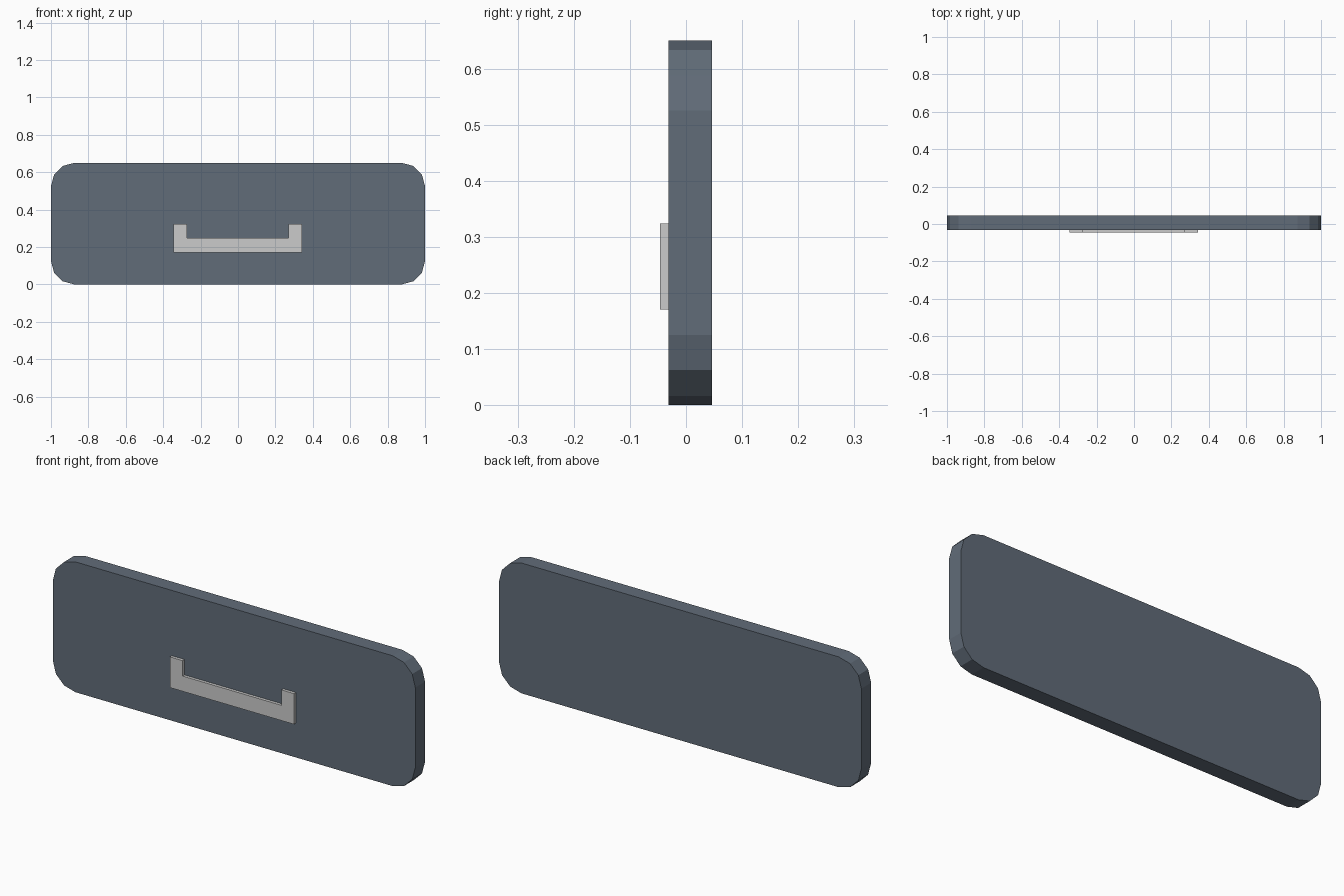
import bpy, bmesh
from math import cos, sin, radians

if "Cube" in bpy.data.objects:
    bpy.data.objects.remove(bpy.data.objects["Cube"])


def extrude_profile(name, points, y_front, y_back, color=None):
    """Closed x-z outline turned into a solid between two y planes."""
    bm = bmesh.new()
    face = bm.faces.new([bm.verts.new((x, y_front, z)) for x, z in points])
    new = bmesh.ops.extrude_face_region(bm, geom=[face])["geom"]
    moved = [v for v in new if isinstance(v, bmesh.types.BMVert)]
    bmesh.ops.translate(bm, verts=moved, vec=(0, y_back - y_front, 0))
    bmesh.ops.recalc_face_normals(bm, faces=bm.faces)
    mesh = bpy.data.meshes.new(name)
    bm.to_mesh(mesh)
    bm.free()
    obj = bpy.data.objects.new(name, mesh)
    bpy.context.collection.objects.link(obj)
    if color:
        mat = bpy.data.materials.new(name + "_material")
        mat.diffuse_color = (*color, 1)
        mat.use_nodes = True
        mat.node_tree.nodes["Principled BSDF"].inputs["Base Color"].default_value = mat.diffuse_color
        mesh.materials.append(mat)
    return obj


def rounded_rectangle(half_width, height, radius, segments):
    centres = [(half_width - radius, height - radius), (radius - half_width, height - radius),
               (radius - half_width, radius), (half_width - radius, radius)]
    points = []
    for corner, (cx, cz) in enumerate(centres):
        for i in range(segments + 1):
            a = radians(90 * corner + 90 * i / segments)
            points.append((cx + radius * cos(a), cz + radius * sin(a)))
    return points


# Flat panel with three-sided rounded corners
extrude_profile("panel", rounded_rectangle(1.0, 0.65, 0.125, 3),
                -0.031, 0.046, (0.12, 0.15, 0.19))

# Raised U-shaped bracket on the front face
left, right, bottom, top = -0.344, 0.341, 0.171, 0.324
arm, bar = 0.07, 0.076
bracket = [(left, bottom), (right, bottom), (right, top), (right - arm, top),
           (right - arm, bottom + bar), (left + arm, bottom + bar),
           (left + arm, top), (left, top)]
extrude_profile("front_bracket", bracket, -0.046, -0.031)
